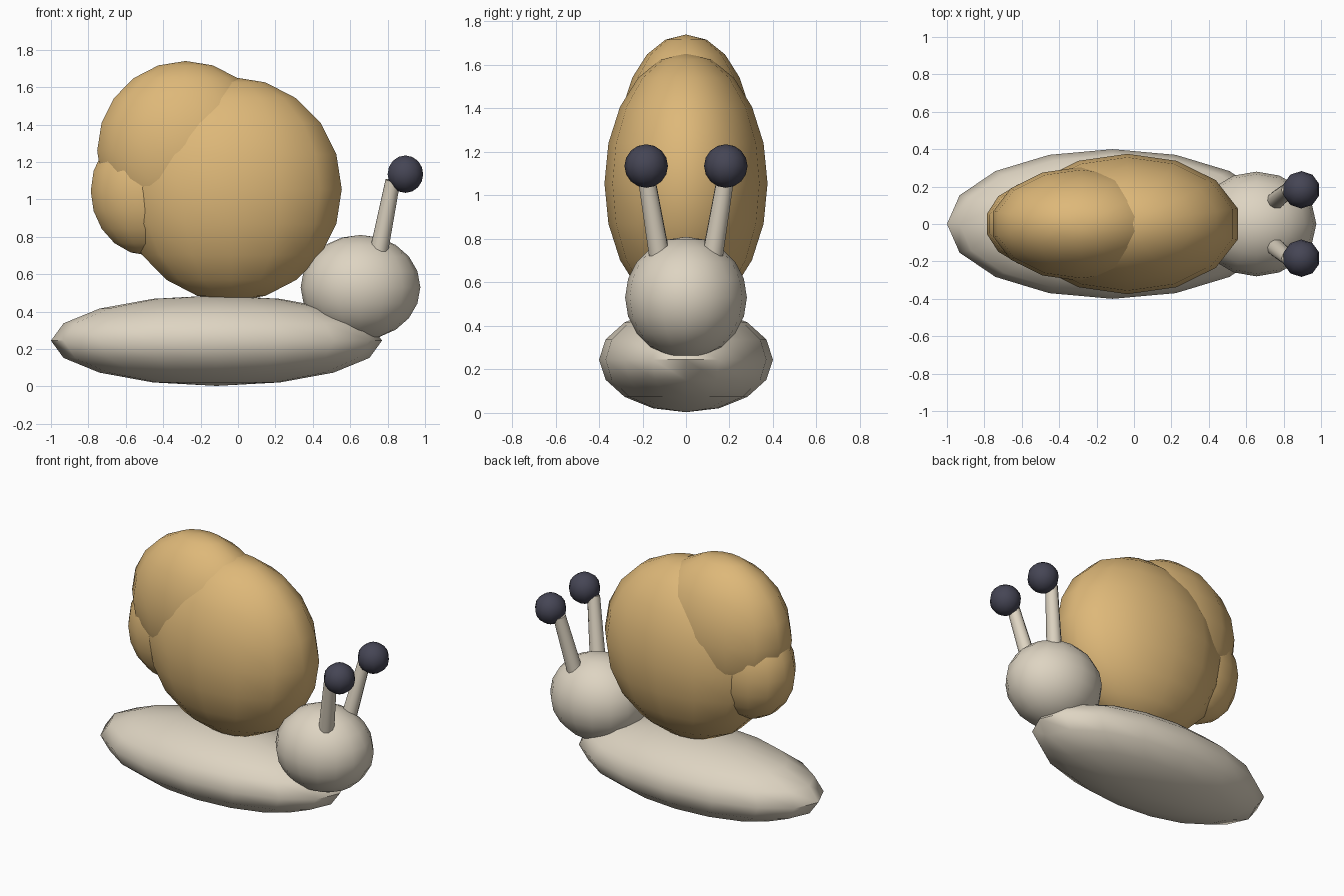
import bpy
import math
from mathutils import Vector

cube = bpy.data.objects.get("Cube")
if cube:
    bpy.data.objects.remove(cube, do_unlink=True)


def make_material(name, colour):
    mat = bpy.data.materials.new(name)
    mat.use_nodes = True
    mat.diffuse_color = (*colour, 1)
    mat.node_tree.nodes["Principled BSDF"].inputs["Base Color"].default_value = (*colour, 1)
    return mat


skin = make_material("pale_skin", (0.73, 0.66, 0.54))
shell = make_material("tan_shell", (0.73, 0.48, 0.19))
dark = make_material("dark_eye", (0.06, 0.06, 0.09))


def finish(name, mat, angle):
    obj = bpy.context.object
    obj.name = name
    obj.data.materials.append(mat)
    bpy.ops.object.shade_smooth_by_angle(angle=math.radians(angle))
    return obj


def ellipsoid(name, centre, radii, mat, segments, rings):
    bpy.ops.mesh.primitive_uv_sphere_add(segments=segments, ring_count=rings, location=centre)
    # Turn the sphere so a vertex column lies on the x axis
    bpy.context.object.scale = radii
    bpy.ops.object.transform_apply(location=False, rotation=False, scale=True)
    return finish(name, mat, 60)


def stalk(name, base, top, mat):
    base, top = Vector(base), Vector(top)
    axis = top - base
    bpy.ops.mesh.primitive_cone_add(vertices=10, radius1=0.05, radius2=0.04,
                                    depth=axis.length, location=(base + top) / 2)
    obj = bpy.context.object
    obj.rotation_euler = axis.to_track_quat("Z", "Y").to_euler()
    return finish(name, mat, 40)


# Foot and head
ellipsoid("body", (-0.115, 0, 0.245), (0.885, 0.40, 0.242), skin, 16, 8)
ellipsoid("head", (0.655, 0, 0.53), (0.32, 0.28, 0.28), skin, 16, 10)

# Shell: three overlapping whorls, shrinking toward the back
ellipsoid("shell_large_whorl", (-0.035, 0, 1.055), (0.605, 0.375, 0.60), shell, 14, 10)
ellipsoid("shell_middle_whorl", (-0.28, 0, 1.26), (0.485, 0.305, 0.48), shell, 14, 10)
ellipsoid("shell_small_whorl", (-0.48, 0, 1.045), (0.315, 0.237, 0.345), shell, 14, 10)

# Eye stalks and eyes on both sides
for side, sign in (("left", 1), ("right", -1)):
    stalk(side + "_eye_stalk", (0.745, sign * 0.115, 0.68), (0.828, sign * 0.185, 1.10), skin)
    ellipsoid(side + "_eye", (0.895, sign * 0.183, 1.135), (0.1, 0.1, 0.1), dark, 10, 8)
